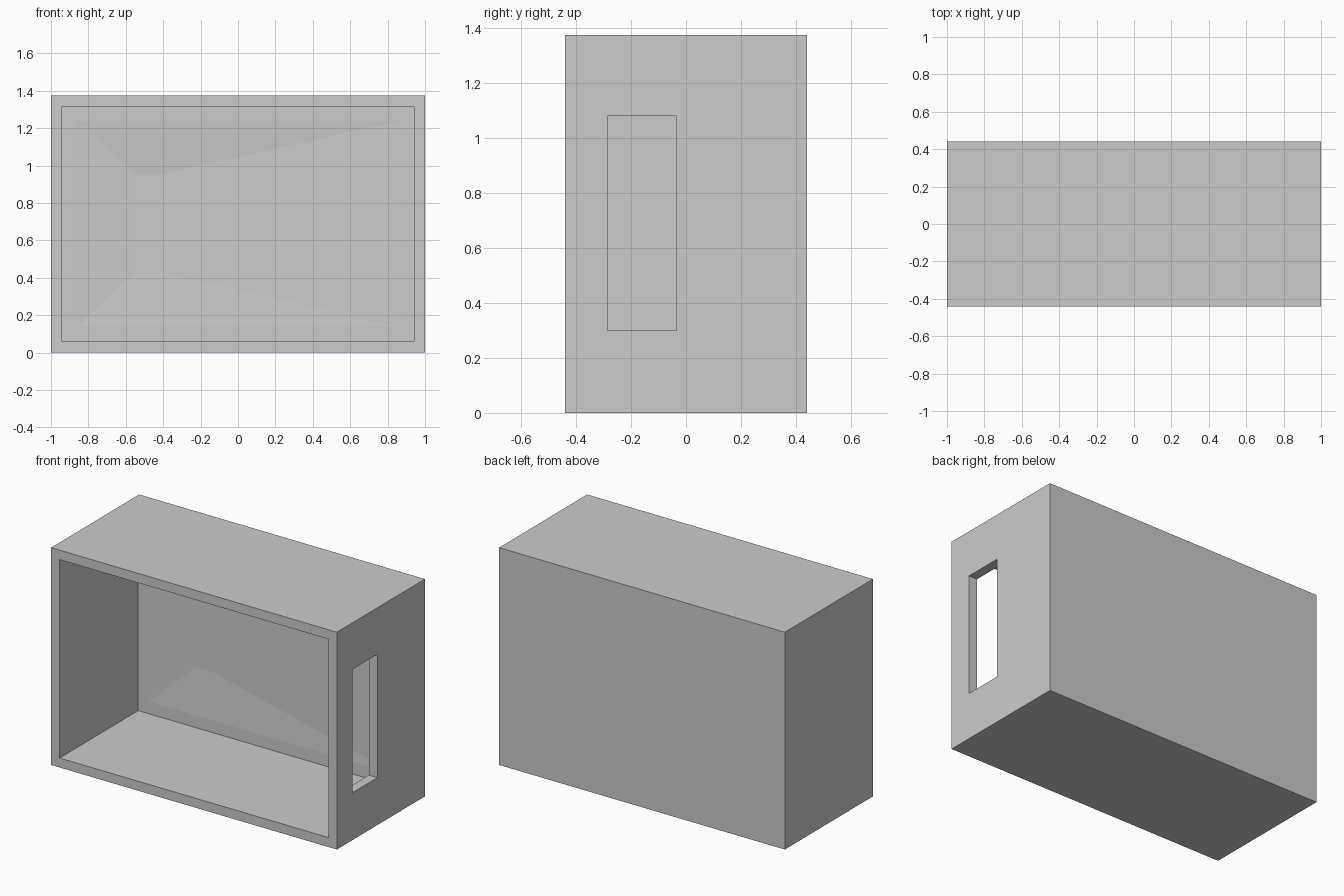
import bpy, bmesh
from mathutils import Vector

if "Cube" in bpy.data.objects:
    bpy.data.objects.remove(bpy.data.objects["Cube"])

W, D, H = 2.0, 0.88, 1.375
WALL = 0.06


def cube(bm, lo, hi):
    lo, hi = Vector(lo), Vector(hi)
    verts = bmesh.ops.create_cube(bm, size=1)["verts"]
    for v in verts:
        v.co = Vector(((lo[i] + hi[i]) / 2 + v.co[i] * (hi[i] - lo[i]) for i in range(3)))


def finish(name, bm):
    bmesh.ops.recalc_face_normals(bm, faces=bm.faces)
    mesh = bpy.data.meshes.new(name)
    bm.to_mesh(mesh)
    bm.free()
    ob = bpy.data.objects.new(name, mesh)
    bpy.context.collection.objects.link(ob)
    return ob


def inset(bm, face, amount):
    bmesh.ops.inset_region(bm, faces=[face], thickness=amount, use_even_offset=True)


# Open-fronted case: rim, then pocket pushed back to the inner wall
bm = bmesh.new()
cube(bm, (-W / 2, -D / 2, 0), (W / 2, D / 2, H))
bm.faces.ensure_lookup_table()
front = min(bm.faces, key=lambda f: f.calc_center_median().y)
inset(bm, front, WALL)
inset(bm, front, 0)
for v in front.verts:
    v.co.y = 0.345

# Shallow off-centre hollow in the inner back wall
inset(bm, front, 0.077)
inset(bm, front, 0.05)
for v in front.verts:
    v.co = Vector((-0.55 if v.co.x < 0 else -0.41, 0.363,
                   0.43 if v.co.z < H / 2 else 0.955))
case = finish("case", bm)

# Slot through the right wall
bm = bmesh.new()
cube(bm, (0.8, -0.285, 0.30), (1.2, -0.035, 1.08))
cutter = finish("side_slot_cutter", bm)
cutter.hide_render = True
cutter.hide_set(True)
mod = case.modifiers.new("side_slot", "BOOLEAN")
mod.operation = "DIFFERENCE"
mod.solver = "EXACT"
mod.object = cutter
